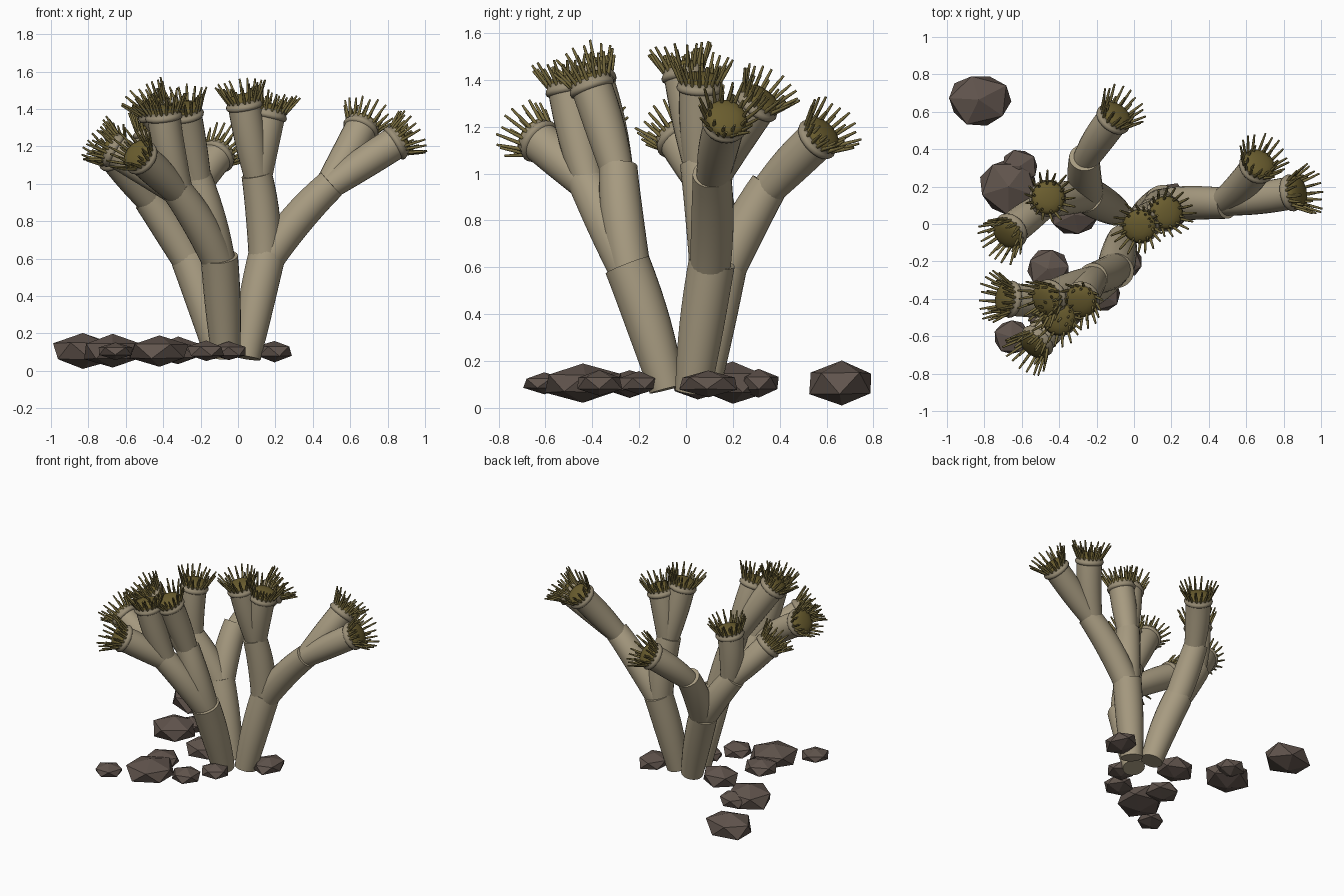
import bpy, bmesh, math, random
from mathutils import Vector, Matrix

random.seed(4)
cube = bpy.data.objects.get("Cube")
if cube:
    bpy.data.objects.remove(cube, do_unlink=True)


def material(name, rgb):
    m = bpy.data.materials.new(name)
    m.use_nodes = True
    m.diffuse_color = (*rgb, 1)
    m.node_tree.nodes["Principled BSDF"].inputs["Base Color"].default_value = (*rgb, 1)
    return m


CORAL = material("coral_beige", (0.39, 0.33, 0.22))
COLLAR = material("collar_grey", (0.32, 0.27, 0.18))
OLIVE = material("disc_olive", (0.145, 0.11, 0.028))
SPINE = material("spine_olive", (0.185, 0.147, 0.048))
STONE = material("stone_brown", (0.117, 0.088, 0.073))


def finish(bm, name, mat, smooth=True):
    bmesh.ops.recalc_face_normals(bm, faces=bm.faces[:])
    mesh = bpy.data.meshes.new(name)
    bm.to_mesh(mesh)
    bm.free()
    mesh.materials.append(mat)
    ob = bpy.data.objects.new(name, mesh)
    bpy.context.collection.objects.link(ob)
    if smooth:
        bpy.ops.object.select_all(action="DESELECT")
        bpy.context.view_layer.objects.active = ob
        ob.select_set(True)
        bpy.ops.object.shade_smooth_by_angle(angle=math.radians(65))


def frame(pos, direction):
    return Matrix.Translation(pos) @ direction.to_track_quat("Z", "Y").to_matrix().to_4x4()


def loft(bm, stations, sides):
    """Skin capped circles given as (matrix, radius)."""
    rings = []
    for mat, r in stations:
        rings.append([bm.verts.new(mat @ Vector((r * math.cos(a), r * math.sin(a), 0)))
                      for a in (math.tau * i / sides for i in range(sides))])
    for lo, hi in zip(rings, rings[1:]):
        for i in range(sides):
            j = (i + 1) % sides
            bm.faces.new((lo[i], lo[j], hi[j], hi[i]))
    bm.faces.new(rings[0][::-1])
    bm.faces.new(rings[-1])


def tube(name, start, end, lead, r0, r1, bend, steps=8):
    """Gently curved stalk; returns its end direction."""
    a, c = Vector(start), Vector(end)
    b = ((a + c) / 2).lerp(a + lead * (c - a).length * 0.5, bend * 2)
    # one fixed turn, rotated along the path so the skin does not twist
    last = (b - a).normalized()
    quat = last.to_track_quat("Z", "Y")
    stations = []
    for i in range(steps + 1):
        t = i / steps
        p = a * (1 - t) ** 2 + b * 2 * t * (1 - t) + c * t * t
        d = ((b - a) * (1 - t) + (c - b) * t).normalized()
        quat = last.rotation_difference(d) @ quat
        last = d
        r = r0 + (r1 - r0) * t + 0.007 * math.sin(math.pi * t)
        stations.append((Matrix.Translation(p) @ quat.to_matrix().to_4x4(), r))
    bm = bmesh.new()
    loft(bm, stations, 24)
    finish(bm, name, CORAL)
    return last


def polyp(name, pos, axis, r):
    """Collar, domed disc and crown of spines at a stalk end."""
    m = frame(Vector(pos), axis)
    bm = bmesh.new()
    profile = [(-0.042, 0.95), (-0.036, 1.09), (-0.024, 1.14), (-0.012, 1.09),
               (-0.006, 1.03), (0.008, 1.03), (0.01, 0.98)]
    loft(bm, [(m @ Matrix.Translation((0, 0, z)), r * k) for z, k in profile], 24)
    finish(bm, name + "_collar", COLLAR)

    bm = bmesh.new()
    dome = [(0.0, 1.02), (0.018, 1.0), (0.03, 0.83), (0.038, 0.5), (0.041, 0.2)]
    loft(bm, [(m @ Matrix.Translation((0, 0, z)), r * k) for z, k in dome], 20)
    finish(bm, name + "_disc", OLIVE)

    bm = bmesh.new()
    for count, ring, lean, length in ((18, 0.95, 0.47, 0.108), (10, 0.78, 0.2, 0.075)):
        for i in range(count):
            a = math.tau * (i + random.uniform(-0.15, 0.15)) / count
            out = Vector((math.cos(a), math.sin(a), 0))
            tilt = lean + random.uniform(-0.1, 0.1)
            d = out * math.sin(tilt) + Vector((0, 0, math.cos(tilt)))
            size = length * random.uniform(0.9, 1.12)
            spine = m @ frame(out * r * ring, d)
            loft(bm, [(spine @ Matrix.Translation((0, 0, size * t)), w)
                      for t, w in ((0, 0.0085), (0.6, 0.007), (1, 0.005))], 8)
    finish(bm, name + "_spines", SPINE)


# Each trunk: base, top, then limbs as (end, [stalk tips])
TRUNKS = {
    "front": ((-0.065, -0.08, 0.08), (-0.1, -0.25, 0.61), [
        ((-0.22, -0.29, 1.03), [(-0.285, -0.41, 1.39), (-0.46, -0.4, 1.41)]),
        ((-0.33, -0.425, 0.97), [(-0.4, -0.505, 1.38), (-0.53, -0.64, 1.15), (-0.68, -0.4, 1.19)]),
    ]),
    "side": ((0.045, 0.03, 0.07), (0.155, 0.11, 0.62), [
        ((0.5, 0.11, 1.0), [(0.665, 0.315, 1.31), (0.86, 0.17, 1.23)]),
        ((0.1, 0.055, 1.05), [(0.03, -0.01, 1.44), (0.17, 0.06, 1.39)]),
    ]),
    "back": ((-0.1, 0.07, 0.08), (-0.26, 0.16, 0.6), [
        ((-0.48, 0.11, 0.92), [(-0.46, 0.14, 1.27), (-0.67, -0.045, 1.16)]),
        ((-0.265, 0.355, 0.95), [(-0.1, 0.575, 1.16)]),
    ]),
}
for key, (base, top, limbs) in TRUNKS.items():
    up = tube(key + "_trunk", base, top, Vector((0, 0, 1)), 0.077, 0.1, 0.1)
    for i, (end, tips) in enumerate(limbs, 1):
        root = Vector(top) - up * 0.05
        lead = tube(f"{key}_limb_{i}", root, end, up, 0.086, 0.082, 0.16)
        for j, tip in enumerate(tips, 1):
            name = f"{key}_stalk_{i}_{j}"
            axis = tube(name, Vector(end) - lead * 0.05, tip, lead, 0.067, 0.088, 0.12)
            polyp(name, tip, axis, 0.088)

# Faceted stones around the base: x, y, width radius, depth radius, height radius
STONES = [
    (-0.83, 0.665, 0.19, 0.155, 0.1), (-0.67, 0.2, 0.17, 0.165, 0.09),
    (-0.61, 0.31, 0.11, 0.1, 0.06), (-0.32, 0.05, 0.145, 0.125, 0.075),
    (-0.46, -0.24, 0.13, 0.12, 0.06), (-0.42, -0.44, 0.185, 0.18, 0.085),
    (-0.655, -0.605, 0.105, 0.105, 0.045), (-0.17, -0.37, 0.11, 0.11, 0.055),
    (-0.05, -0.2, 0.105, 0.095, 0.05), (0.195, 0.095, 0.11, 0.14, 0.058),
]
for i, (x, y, rx, ry, rz) in enumerate(STONES, 1):
    bm = bmesh.new()
    bmesh.ops.create_icosphere(bm, subdivisions=1, radius=1)
    turn = Matrix.Rotation(random.uniform(0, math.tau), 3, "Z")
    for v in bm.verts:
        p = turn @ v.co * random.uniform(0.92, 1.06)
        v.co = (p.x * rx + x, p.y * ry + y, max(p.z * rz + 0.105, 0))
    finish(bm, f"stone_{i}", STONE, smooth=False)
